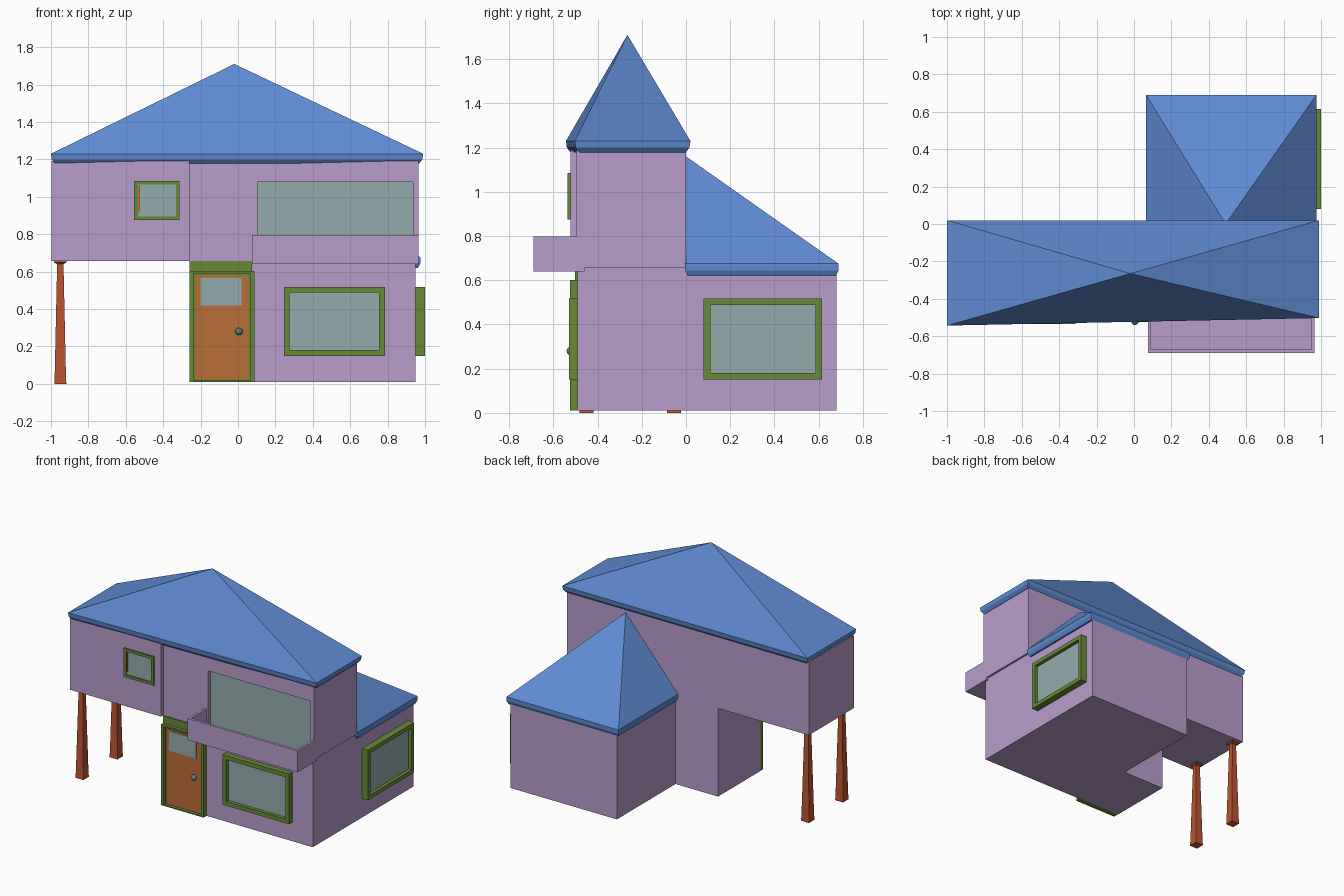
import bpy, bmesh
from mathutils import Matrix, Vector

if "Cube" in bpy.data.objects:
    bpy.data.objects.remove(bpy.data.objects["Cube"])


def material(name, rgb):
    m = bpy.data.materials.new(name)
    m.diffuse_color = (*rgb, 1)
    m.use_nodes = True
    m.node_tree.nodes["Principled BSDF"].inputs["Base Color"].default_value = m.diffuse_color
    return m


LILAC = material("lilac wall", (0.485, 0.337, 0.604))
BLUE = material("blue roof", (0.114, 0.262, 0.645))
GREEN = material("green trim", (0.138, 0.254, 0.037))
ORANGE = material("orange door", (0.491, 0.156, 0.040))
RUST = material("rust post", (0.491, 0.089, 0.030))
GLASS = material("pale glass", (0.300, 0.413, 0.423))
STEEL = material("steel knob", (0.13, 0.20, 0.26))
RED = material("red strip", (0.60, 0.06, 0.02))


def finish(name, bm, mat):
    bmesh.ops.recalc_face_normals(bm, faces=bm.faces)
    me = bpy.data.meshes.new(name)
    bm.to_mesh(me)
    bm.free()
    me.materials.append(mat)
    ob = bpy.data.objects.new(name, me)
    bpy.context.collection.objects.link(ob)
    return ob


def lofted(name, rings, mat, apex=None):
    """Stack closed rings of points, cap the bottom, end in an apex or a cap."""
    bm = bmesh.new()
    vs = [[bm.verts.new(p) for p in r] for r in rings]
    n = len(rings[0])
    bm.faces.new(vs[0])
    for a, b in zip(vs, vs[1:]):
        for i in range(n):
            j = (i + 1) % n
            bm.faces.new((a[i], a[j], b[j], b[i]))
    if apex:
        tip = bm.verts.new(apex)
        for i in range(n):
            bm.faces.new((vs[-1][i], vs[-1][(i + 1) % n], tip))
    else:
        bm.faces.new(vs[-1])
    return finish(name, bm, mat)


def rect(x0, x1, y0, y1, z):
    return [(x0, y0, z), (x1, y0, z), (x1, y1, z), (x0, y1, z)]


def box(name, x0, x1, y0, y1, z0, z1, mat):
    return lofted(name, [rect(x0, x1, y0, y1, z0), rect(x0, x1, y0, y1, z1)], mat)


# Wall planes: local (u, v, outward) to world
FRONT = Matrix(((1, 0, 0), (0, 0, -1), (0, 1, 0)))
RIGHT = Matrix(((0, 0, 1), (1, 0, 0), (0, 1, 0)))


def frame(name, plane, outer, inner, d0, d1, mat):
    """Rectangular ring (u0, u1, v0, v1) standing between depths d0 and d1."""
    bm = bmesh.new()
    loops = []
    for r, d in ((outer, d0), (outer, d1), (inner, d1), (inner, d0)):
        pts = [(r[0], r[2], d), (r[1], r[2], d), (r[1], r[3], d), (r[0], r[3], d)]
        loops.append([bm.verts.new(plane @ Vector(p)) for p in pts])
    for k in range(4):
        a, b = loops[k], loops[(k + 1) % 4]
        for i in range(4):
            j = (i + 1) % 4
            bm.faces.new((a[i], a[j], b[j], b[i]))
    return finish(name, bm, mat)


def plate(name, plane, r, d0, d1, mat):
    rings = [[plane @ Vector((u, v, d)) for u, v in
              ((r[0], r[2]), (r[1], r[2]), (r[1], r[3]), (r[0], r[3]))] for d in (d0, d1)]
    return lofted(name, rings, mat)


def window(name, plane, r, wall, out, glass, t):
    inner = (r[0] + t, r[1] - t, r[2] + t, r[3] - t)
    frame(name + "_frame", plane, r, inner, wall - 0.01, out, GREEN)
    plate(name + "_glass", plane, inner, glass - 0.008, glass, GLASS)


def roof(name, corners, cuts, apex):
    """Hip roof: cuts are (height, inset factor) for each eave ring."""
    c = sum((Vector(p) for p in corners), Vector((0, 0))) / 4
    rings = []
    for z, inset in cuts:
        ring = []
        for x, y in corners:
            ring.append((x - inset * (1 if x > c.x else -1),
                         y - inset * (1 if y > c.y else -1), z))
        rings.append(ring)
    return lofted(name, rings, BLUE, apex)


# Ground floor
box("ground_floor_front", 0.085, 0.95, -0.49, 0, 0.01, 0.657, LILAC)
box("ground_floor_back", 0.085, 0.95, 0, 0.68, 0.01, 0.64, LILAC)
box("entry_block", -0.26, 0.085, -0.49, 0, 0.01, 0.657, LILAC)

# Upper floor
box("upper_left_wing", -0.997, -0.26, -0.522, 0, 0.657, 1.19, LILAC)
box("upper_middle", -0.26, 0.085, -0.495, 0, 0.657, 1.19, LILAC)
box("upper_right", 0.085, 0.965, -0.462, 0, 0.657, 1.19, LILAC)
frame("balcony_window_surround", FRONT, (0.085, 0.965, 0.657, 1.19),
      (0.105, 0.935, 0.68, 1.08), 0.462, 0.495, LILAC)
plate("balcony_window_glass", FRONT, (0.105, 0.935, 0.68, 1.08), 0.46, 0.47, GLASS)

# Balcony tray
box("balcony_floor", 0.075, 0.965, -0.69, -0.46, 0.64, 0.665, LILAC)
box("balcony_front_wall", 0.075, 0.965, -0.69, -0.672, 0.665, 0.797, LILAC)
for side, x in (("left", 0.075), ("right", 0.949)):
    box("balcony_wall_" + side, x, x + 0.016, -0.672, -0.48, 0.665, 0.797, LILAC)

# Roofs
roof("main_roof",
     [(-1.0, -0.543), (0.99, -0.503), (0.99, 0.02), (-1.0, 0.02)],
     [(1.178, 0.022), (1.2, 0.004), (1.23, 0.0)], (-0.02, -0.265, 1.71))
roof("rear_roof",
     [(0.065, -0.004), (0.975, -0.004), (0.975, 0.69), (0.065, 0.69)],
     [(0.62, 0.012), (0.645, 0.0), (0.675, 0.0)], (0.49, 0.0, 1.16))

# Tapered posts with caps
for label, y in (("front", -0.45), ("rear", -0.055)):
    rings = [rect(-0.95 - h, -0.95 + h, y - h, y + h, z) for z, h in
             ((0, 0.032), (0.05, 0.03), (0.64, 0.017), (0.648, 0.033), (0.66, 0.033))]
    lofted(label + "_post", rings, RUST)

# Windows
window("front_window", FRONT, (0.245, 0.785, 0.15, 0.517), 0.49, 0.53, 0.505, 0.03)
window("side_window", RIGHT, (0.08, 0.615, 0.15, 0.517), 0.95, 1.0, 0.975, 0.03)
window("small_window", FRONT, (-0.555, -0.312, 0.875, 1.085), 0.522, 0.535, 0.527, 0.02)
plate("small_window_strip", FRONT, (-0.533, -0.525, 0.92, 1.06), 0.525, 0.53, RED)

# Door
frame("door_frame", FRONT, (-0.258, 0.088, 0.01, 0.602), (-0.236, 0.066, 0.018, 0.59),
      0.48, 0.525, GREEN)
plate("door_header", FRONT, (-0.258, 0.075, 0.602, 0.656), 0.48, 0.502, GREEN)
plate("door_inner_trim", FRONT, (-0.236, 0.066, 0.018, 0.59), 0.48, 0.502, GREEN)
plate("door_panel", FRONT, (-0.228, 0.057, 0.022, 0.578), 0.495, 0.51, ORANGE)
plate("door_glass", FRONT, (-0.2, 0.02, 0.42, 0.565), 0.505, 0.514, GLASS)

# Knob
bm = bmesh.new()
bmesh.ops.create_uvsphere(bm, u_segments=16, v_segments=10, radius=0.02,
                          matrix=Matrix.Translation((0.005, -0.52, 0.28)))
for f in bm.faces:
    f.smooth = True
finish("door_knob", bm, STEEL)
